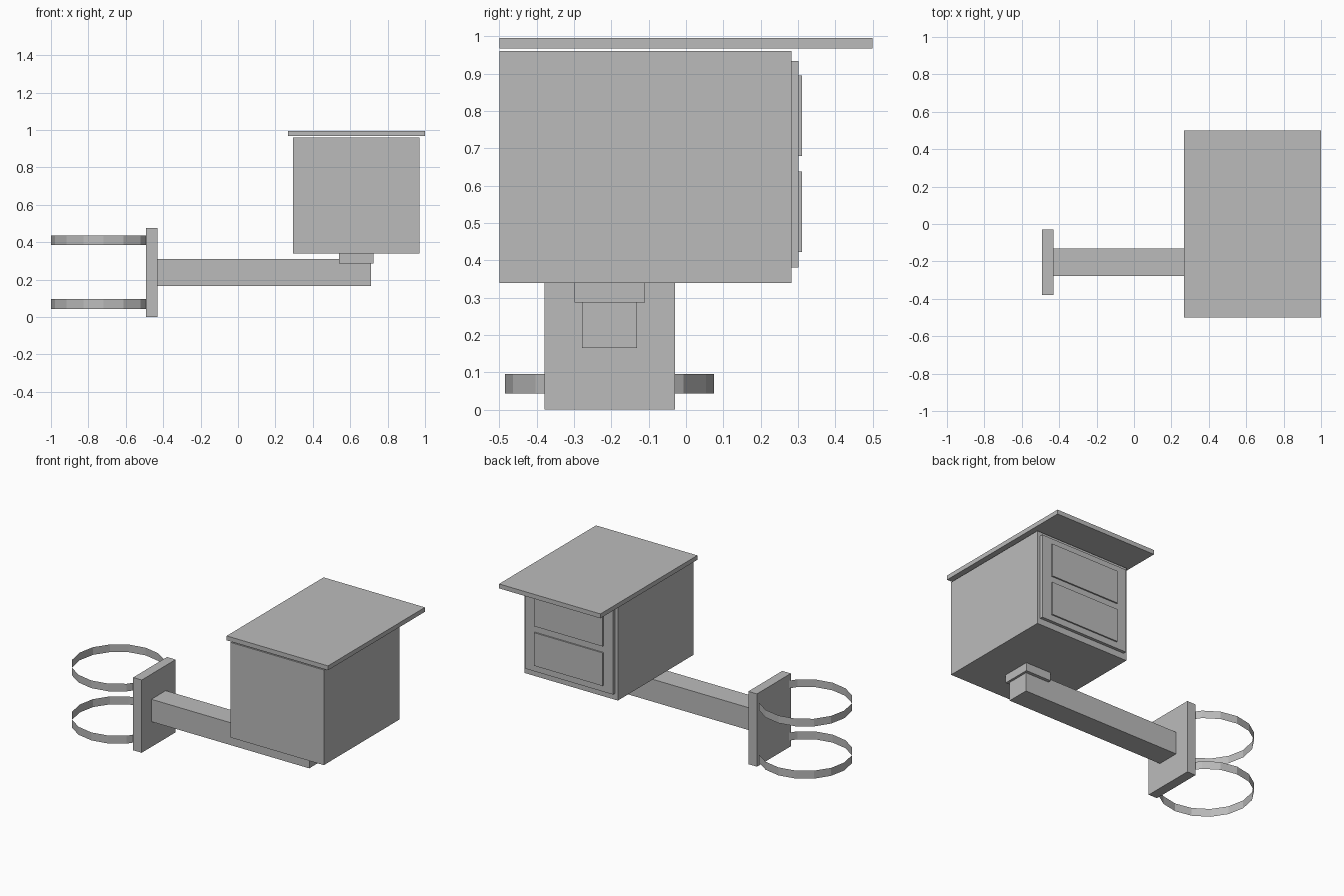
import bpy
import bmesh
from math import cos, sin, tau

cube = bpy.data.objects.get("Cube")
if cube:
    bpy.data.objects.remove(cube, do_unlink=True)

grey = bpy.data.materials.new("plain grey")
grey.use_nodes = True
GREY = (0.5, 0.5, 0.5, 1)
grey.diffuse_color = GREY
grey.node_tree.nodes["Principled BSDF"].inputs["Base Color"].default_value = GREY


def add_object(name, bm):
    mesh = bpy.data.meshes.new(name)
    bm.to_mesh(mesh)
    bm.free()
    mesh.materials.append(grey)
    obj = bpy.data.objects.new(name, mesh)
    bpy.context.collection.objects.link(obj)
    return obj


def box(name, x, y, z):
    """Box from (min, max) ranges on each axis."""
    bm = bmesh.new()
    bmesh.ops.create_cube(bm, size=1)
    for v in bm.verts:
        for i, (low, high) in enumerate((x, y, z)):
            v.co[i] = low if v.co[i] < 0 else high
    return add_object(name, bm)


def band(name, centre, radius, z, sides=16):
    """Thin open hoop made of flat facets."""
    bm = bmesh.new()
    rings = [[bm.verts.new((centre[0] + radius * cos(tau * i / sides),
                            centre[1] + radius * sin(tau * i / sides), h))
              for i in range(sides)] for h in z]
    low, high = rings
    for i in range(sides):
        j = (i + 1) % sides
        bm.faces.new((low[i], low[j], high[j], high[i]))
    return add_object(name, bm)


# Cabinet with overhanging top
box("cabinet", (0.295, 0.97), (-0.5, 0.282), (0.34, 0.961))
box("table_top", (0.268, 1.0), (-0.5, 0.5), (0.967, 0.996))

# Raised front panel and its two drawers
box("drawer_panel", (0.315, 0.95), (0.282, 0.302), (0.381, 0.934))
for name, z in (("lower_drawer", (0.422, 0.638)), ("upper_drawer", (0.68, 0.895))):
    box(name, (0.385, 0.88), (0.302, 0.311), z)

# Support arm, bracket under the cabinet, and mounting plate
box("arm", (-0.43, 0.71), (-0.279, -0.131), (0.165, 0.311))
box("bracket", (0.54, 0.725), (-0.298, -0.11), (0.287, 0.34))
box("mounting_plate", (-0.492, -0.43), (-0.379, -0.029), (0, 0.475))

# Clamp hoops
for name, z in (("lower_hoop", (0.044, 0.096)), ("upper_hoop", (0.385, 0.435))):
    band(name, (-0.72, -0.205), 0.28, z)
